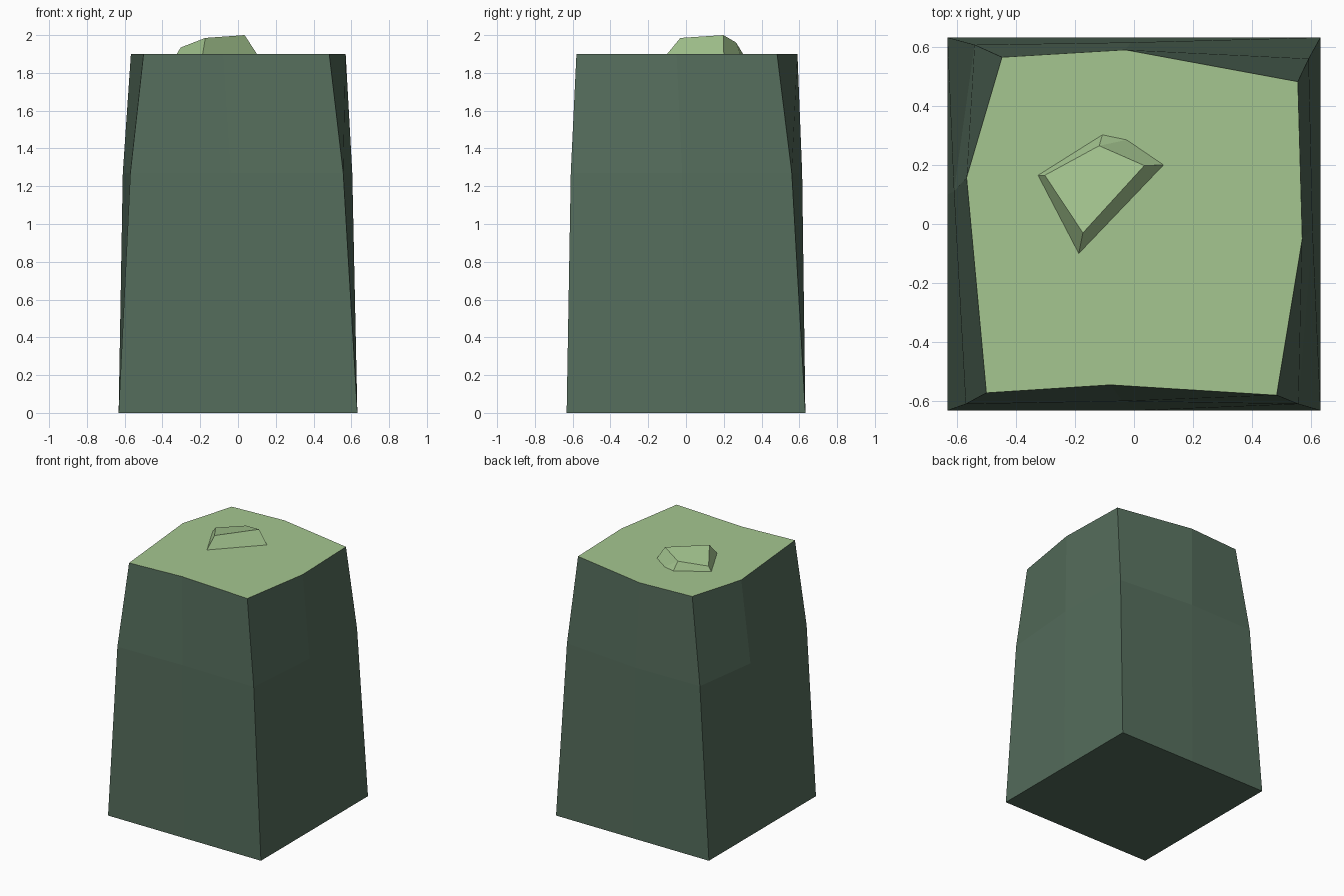
import bpy
import bmesh

cube = bpy.data.objects.get("Cube")
if cube:
    bpy.data.objects.remove(cube, do_unlink=True)


def linear(c):
    c /= 255
    return c / 12.92 if c <= 0.04045 else ((c + 0.055) / 1.055) ** 2.4


def material(name, rgb):
    mat = bpy.data.materials.new(name)
    colour = (*map(linear, rgb), 1)
    mat.diffuse_color = colour
    mat.use_nodes = True
    mat.node_tree.nodes["Principled BSDF"].inputs["Base Color"].default_value = colour
    return mat


def build(name, rings, mats, rule):
    """Loft between rings of equal length, cap both ends, colour by rule."""
    bm = bmesh.new()
    loops = [[bm.verts.new(p) for p in ring] for ring in rings]
    for low, high in zip(loops, loops[1:]):
        for i in range(len(low)):
            j = (i + 1) % len(low)
            bm.faces.new((low[i], low[j], high[j], high[i]))
    bm.faces.new(loops[0][::-1])
    bm.faces.new(loops[-1])
    # Rings may share points, so corners can collapse
    bmesh.ops.remove_doubles(bm, verts=bm.verts[:], dist=0.0005)
    bm.normal_update()
    for face in bm.faces:
        face.material_index = rule(face)
    mesh = bpy.data.meshes.new(name)
    bm.to_mesh(mesh)
    bm.free()
    for mat in mats:
        mesh.materials.append(mat)
    obj = bpy.data.objects.new(name, mesh)
    bpy.context.collection.objects.link(obj)
    return obj


def at(z, points):
    return [(x, y, z) for x, y in points]


stone = material("dark green stone", (84, 108, 91))
grass = material("light green grass", (165, 198, 144))

# Tapered pillar: square foot, bent waist, uneven grassy top
H = 0.632
foot = [(-H, -H), (0, -H), (H, -H), (H, 0), (H, H), (0, H), (-H, H), (-H, 0.1)]
waist = [(-0.57, -0.61), (-0.04, -0.6), (0.557, -0.61), (0.605, -0.02),
         (0.592, 0.56), (-0.01, 0.615), (-0.54, 0.607), (-0.61, 0.11)]
brim = [(-0.5, -0.572), (-0.08, -0.545), (0.483, -0.58), (0.57, -0.05),
        (0.555, 0.482), (-0.03, 0.59), (-0.447, 0.565), (-0.567, 0.157)]
build("pillar", [at(0, foot), at(1.27, waist), at(1.9, brim)], [stone, grass],
      lambda f: int(f.normal.z > 0.9))

# Small tilted rock on the top
rock_base = [(-0.325, 0.165), (-0.187, -0.1), (0.1, 0.2), (-0.025, 0.285), (-0.107, 0.302)]
c, d = (0.035, 0.198, 2.0), (-0.118, 0.265, 1.961)
rock_top = [(-0.302, 0.165, 1.935), (-0.173, -0.03, 1.985), c, d, d]
build("rock", [at(1.9, rock_base), rock_top], [grass], lambda f: 0)
